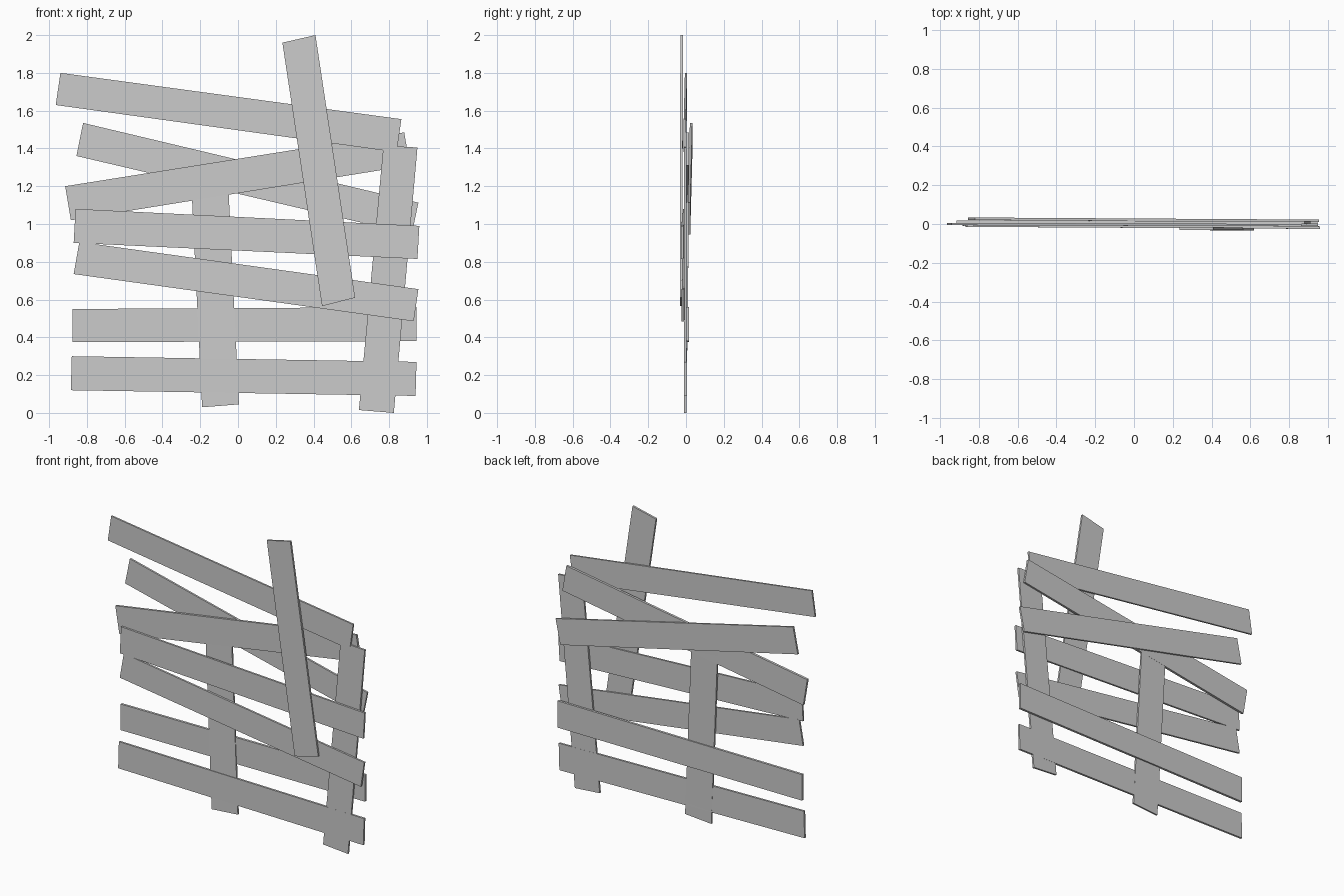
import bpy

if "Cube" in bpy.data.objects:
    bpy.data.objects.remove(bpy.data.objects["Cube"])


def plank(name, corners, y_start, y_end, thick):
    """Thin board: corners (x, z) are start A, start B, end B, end A."""
    depths = (y_start, y_start, y_end, y_end)
    verts = [(x, y + side * thick / 2, z)
             for side in (-1, 1) for (x, z), y in zip(corners, depths)]
    faces = [(0, 1, 2, 3), (7, 6, 5, 4)]
    faces += [(i, i + 4, (i + 1) % 4 + 4, (i + 1) % 4) for i in range(4)]
    mesh = bpy.data.meshes.new(name)
    mesh.from_pydata(verts, [], faces)
    mesh.update()
    obj = bpy.data.objects.new(name, mesh)
    bpy.context.collection.objects.link(obj)
    # consistent outward normals
    import bmesh
    bm = bmesh.new()
    bm.from_mesh(mesh)
    bmesh.ops.recalc_face_normals(bm, faces=bm.faces)
    bm.to_mesh(mesh)
    bm.free()


# Crooked cross boards, top to bottom: left end to right end
plank("top_board", [(-.94, 1.80), (-.965, 1.63), (.84, 1.38), (.865, 1.555)],
      0.0, -.006, .012)
plank("rear_slanted_board", [(-.82, 1.535), (-.855, 1.36), (.92, .945), (.955, 1.113)],
      .027, .016, .013)
plank("rising_board", [(-.915, 1.20), (-.885, 1.02), (.91, 1.31), (.88, 1.485)],
      .010, .007, .016)
plank("middle_board", [(-.86, 1.08), (-.87, .90), (.95, .815), (.96, .99)],
      -.008, -.019, .013)
plank("falling_board", [(-.84, .905), (-.87, .735), (.93, .485), (.955, .655)],
      -.008, -.016, .013)
plank("lower_board", [(-.875, .55), (-.875, .375), (.945, .38), (.945, .56)],
      .009, .009, .016)
plank("bottom_board", [(-.88, .30), (-.885, .12), (.94, .09), (.945, .27)],
      -.003, -.003, .014)

# Uprights: bottom end to top end
plank("left_upright", [(-.19, .03), (.005, .045), (-.055, 1.28), (-.25, 1.27)],
      -.003, .012, .012)
plank("right_upright", [(.64, .015), (.825, 0), (.95, 1.405), (.77, 1.415)],
      -.003, -.004, .013)

# Loose board nailed across the front
plank("front_diagonal_board", [(.445, .565), (.62, .61), (.41, 2.0), (.235, 1.96)],
      -.026, -.023, .014)
